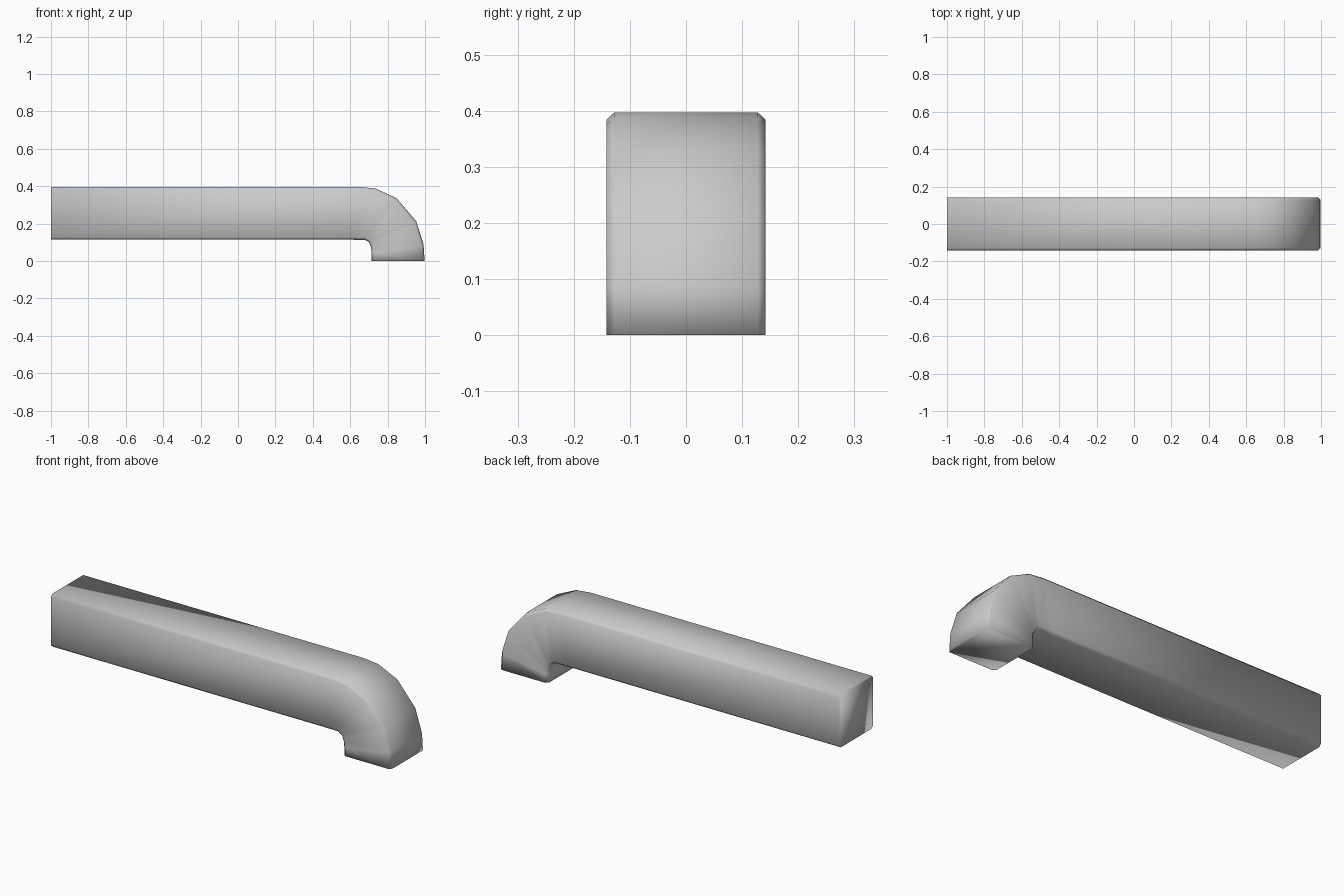
import bpy, bmesh
from mathutils import Vector

if "Cube" in bpy.data.objects:
    bpy.data.objects.remove(bpy.data.objects["Cube"])

HALF_W = 0.142   # half width in y
CH = 0.014       # corner chamfer

# Matching (outer, inner) points in x/z along the bent bar
stations = [
    ((-1.0, 0.397), (-1.0, 0.114)),
    ((0.65, 0.397), (0.60, 0.114)),
    ((0.735, 0.388), (0.68, 0.113)),
    ((0.848, 0.336), (0.70, 0.10)),
    ((0.953, 0.213), (0.711, 0.075)),
    ((0.992, 0.09), (0.715, 0.04)),
    ((0.998, 0.0), (0.715, 0.0)),
]


def ring(bm, outer, inner):
    """Chamfered square cross-section at one station."""
    o, i = Vector(outer), Vector(inner)
    step = (i - o).normalized() * CH
    w, n = HALF_W, HALF_W - CH
    section = [(o, -n), (o, n), (o + step, w), (i - step, w),
               (i, n), (i, -n), (i - step, -w), (o + step, -w)]
    return [bm.verts.new((p.x, y, p.y)) for p, y in section]


# Bent bar: skin the cross-sections and cap both ends
bm = bmesh.new()
rings = [ring(bm, o, i) for o, i in stations]
for a, b in zip(rings, rings[1:]):
    for k in range(8):
        m = (k + 1) % 8
        bm.faces.new((a[k], a[m], b[m], b[k]))
bm.faces.new(rings[0])
bm.faces.new(rings[-1])
bmesh.ops.recalc_face_normals(bm, faces=bm.faces[:])

# Smooth shading runs over the chamfers and the end caps
for f in bm.faces:
    f.smooth = True

mesh = bpy.data.meshes.new("bent_bar")
bm.to_mesh(mesh)
bm.free()
bar = bpy.data.objects.new("bent_bar", mesh)
bpy.context.collection.objects.link(bar)
